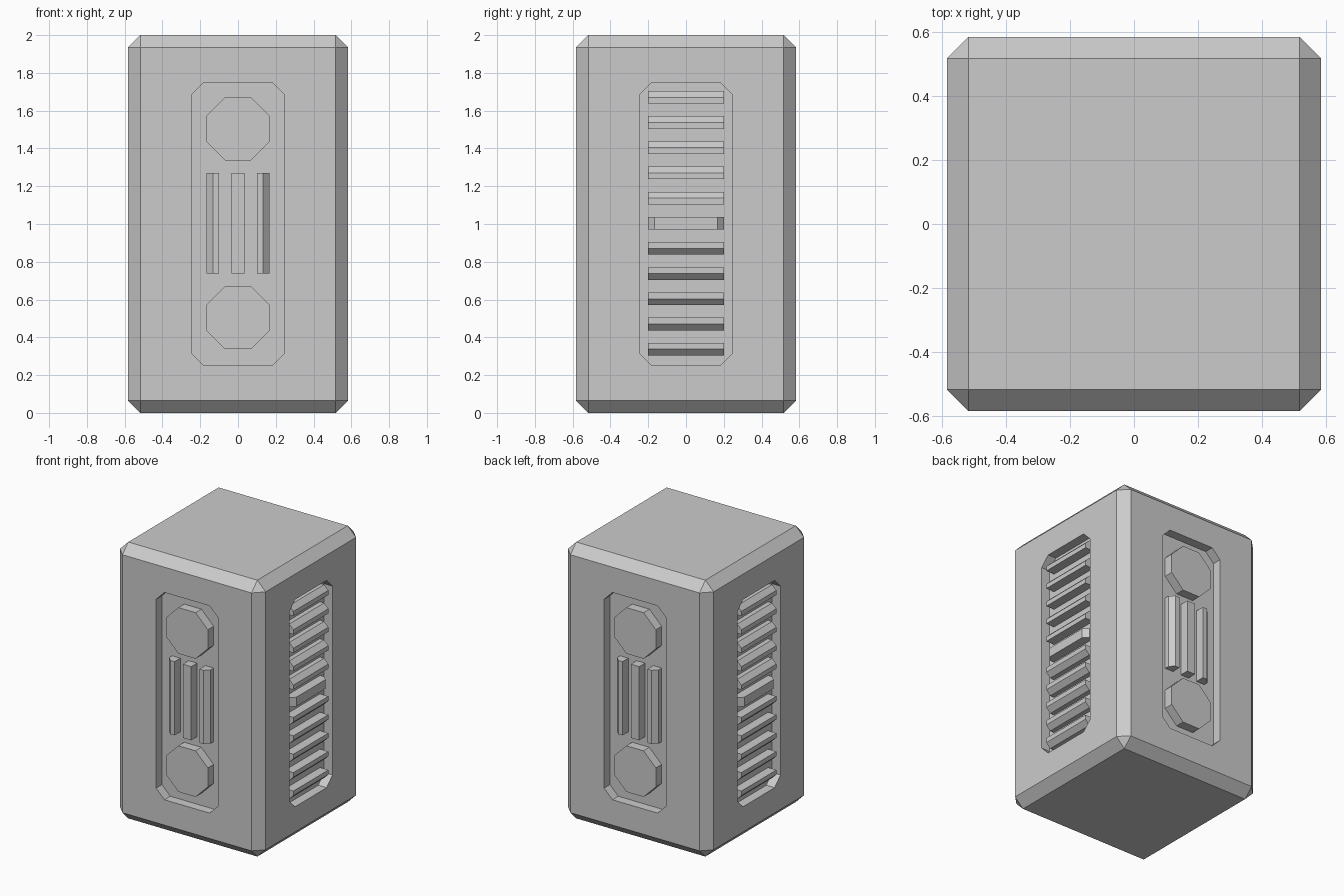
import bpy, bmesh, math
from mathutils import Matrix

if "Cube" in bpy.data.objects:
    bpy.data.objects.remove(bpy.data.objects["Cube"])

H = 0.5835          # half width of the block
U = 1 / 15          # chamfer size and recess depth


def rect(u0, u1, v0, v1):
    return [(u0, v0), (u1, v0), (u1, v1), (u0, v1)]


def cut_rect(w, h, c, v):
    """Rectangle of half size w, h with corners cut by c, centred at height v."""
    return [(-w + c, v - h), (w - c, v - h), (w, v - h + c), (w, v + h - c),
            (w - c, v + h), (-w + c, v + h), (-w, v + h - c), (-w, v - h + c)]


def loft(name, rings, angle):
    """Join outlines given as (outline, y) on the front face, then turn about z."""
    bm = bmesh.new()
    loops = [[bm.verts.new((u, y, v)) for u, v in pts] for pts, y in rings]
    n = len(loops[0])
    for a, b in zip(loops, loops[1:]):
        for i in range(n):
            j = (i + 1) % n
            bm.faces.new((a[i], a[j], b[j], b[i]))
    bm.faces.new(loops[0])
    bm.faces.new(loops[-1])
    bmesh.ops.recalc_face_normals(bm, faces=bm.faces)
    bm.transform(Matrix.Rotation(angle, 4, 'Z'))
    mesh = bpy.data.meshes.new(name)
    bm.to_mesh(mesh)
    bm.free()
    ob = bpy.data.objects.new(name, mesh)
    bpy.context.collection.objects.link(ob)
    return ob


def bar(name, box, front, angle):
    """Raised bar, base outline box, narrowed to outline front by a 45 degree cut."""
    loft(name, [(rect(*box), FLOOR + 0.005), (rect(*box), -H + U / 2),
                (rect(*front), -H)], angle)


FLOOR = -H + U

# Chamfered block
bpy.ops.mesh.primitive_cube_add(size=1, location=(0, 0, 1))
body = bpy.context.object
body.name = "body"
body.scale = (2 * H, 2 * H, 2)
bpy.ops.object.transform_apply(location=True, rotation=False, scale=True)
bev = body.modifiers.new("chamfer", 'BEVEL')
bev.width = U
bev.segments = 1

# Recessed panel on each of the four sides
for k in range(4):
    cutter = loft(f"recess_cutter_{k}", [(cut_rect(0.247, 0.75, U, 1), -H - 0.1),
                                         (cut_rect(0.247, 0.75, U, 1), FLOOR)], k * math.pi / 2)
    cutter.hide_render = True
    cutter.hide_set(True)
    mod = body.modifiers.new("recess", 'BOOLEAN')
    mod.operation = 'DIFFERENCE'
    mod.solver = 'EXACT'
    mod.object = cutter

h = U / 2
for side, a in (("front", 0), ("back", math.pi)):
    # Octagonal buttons
    for v in (0.504, 1.504):
        r = 1 / 6
        octagon = cut_rect(r, r, r * (2 - math.sqrt(2)), v)
        loft(f"{side}_button", [(octagon, FLOOR + 0.005), (octagon, -H)], a)
    # Three upright bars, outer ones chamfered on the outside
    for i in (-1, 0, 1):
        c = i * 2 * U
        box = (c - h, c + h, 1.004 - 4 * U, 1.004 + 4 * U)
        front = (box[0] + h * (i < 0), box[1] - h * (i > 0), box[2], box[3])
        bar(f"{side}_bar", box, front, a)

for side, a in (("right", math.pi / 2), ("left", -math.pi / 2)):
    # Eleven vent slats, chamfered away from the middle one
    for i in range(-5, 6):
        c = 1.004 + i * 2 * U
        box = (-0.2, 0.2, c - h, c + h)
        e = h * (i == 0)
        front = (-0.2 + e, 0.2 - e, box[2] + h * (i < 0), box[3] - h * (i > 0))
        bar(f"{side}_slat", box, front, a)
